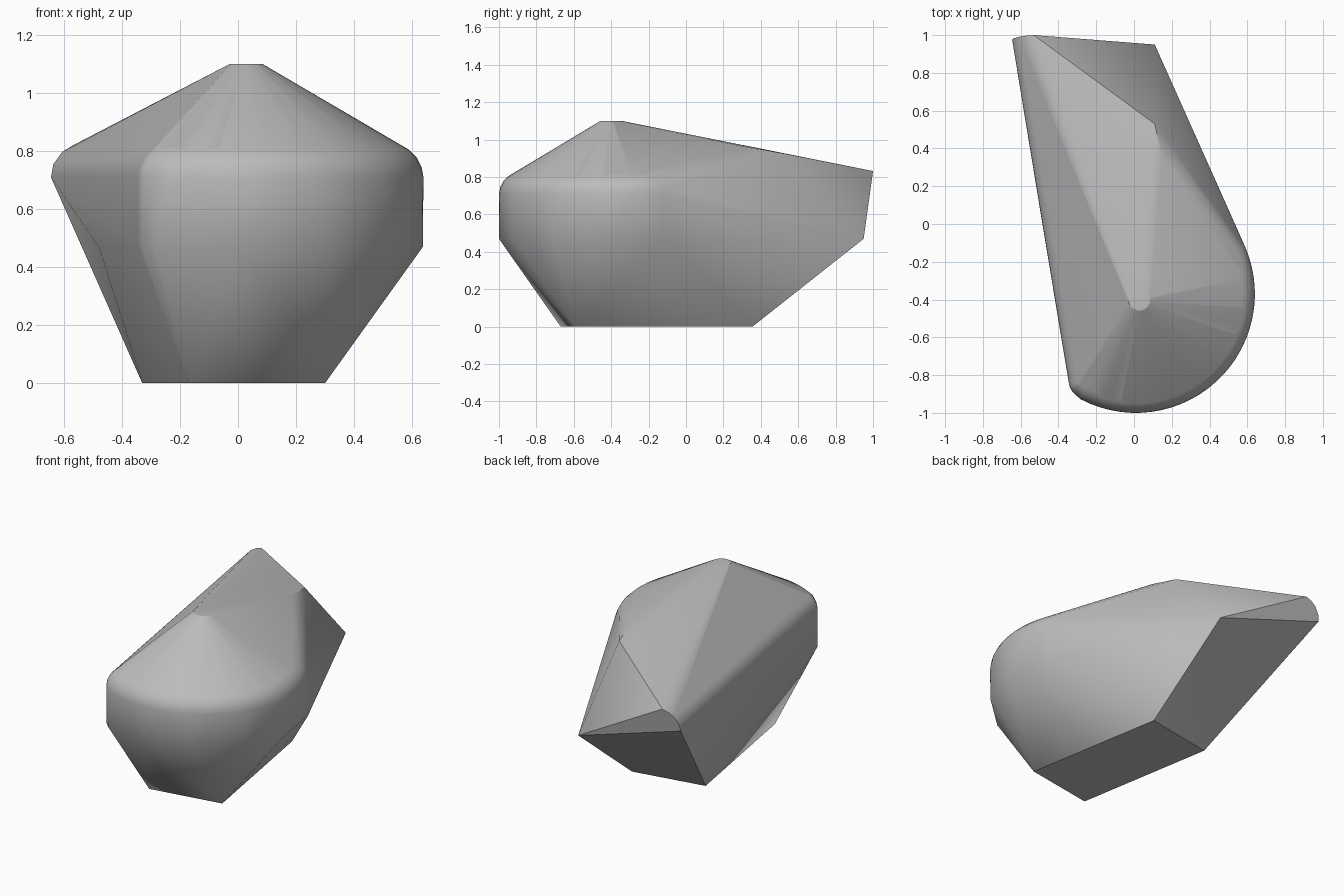
import bpy
import bmesh
from math import cos, sin, radians

old = bpy.data.objects.get("Cube")
if old:
    bpy.data.objects.remove(old, do_unlink=True)

points = []


def arc(centre, radius, z, start, end, steps):
    """Add points on a level arc, angles in degrees."""
    for i in range(steps + 1):
        a = radians(start + (end - start) * i / steps)
        points.append((centre[0] + radius * cos(a), centre[1] + radius * sin(a), z))


# Rounded rim profile: inset from the wall, height
rim = [(0, 0.71), (0.006, 0.745), (0.024, 0.78), (0.05, 0.805), (0.07, 0.817)]

# Round front wall and its tight right-hand corner
nose, nose_radius = (0.01, -0.37), 0.63
corner, corner_radius = (-0.265, -0.835), 0.08
arc(nose, nose_radius, 0.47, -118, 23, 5)
arc(corner, corner_radius, 0.47, -173, -120, 2)
for inset, z in rim:
    arc(nose, nose_radius - inset, z, -118, 23, 28)
    arc(corner, corner_radius - inset, z, -173, -120, 5)

# Small flat crown
arc((0.028, -0.4), 0.058, 1.1, 0, 345, 23)

# Flat base
points += [(-0.17, -0.67, 0), (0.30, -0.59, 0), (0.14, 0.355, 0), (-0.33, 0.27, 0)]

# Waist corners, back shoulder and rounded tail tip
points += [(0.11, 0.95, 0.47), (-0.48, -0.03, 0.47)]
points += [(0.15, 0.35, 0.955), (0.11, 0.53, 0.925)]
points += [(-0.645, 0.975, 0.71), (-0.637, 0.983, 0.755),
           (-0.607, 0.991, 0.797), (-0.57, 0.997, 0.82), (-0.53, 1.0, 0.832)]

# Wrap the outline in one closed faceted skin
bm = bmesh.new()
for p in points:
    bm.verts.new(p)
hull = bmesh.ops.convex_hull(bm, input=bm.verts[:])
loose = {v for v in hull["geom_interior"] + hull["geom_unused"]
         if isinstance(v, bmesh.types.BMVert)}
bmesh.ops.delete(bm, geom=list(loose), context="VERTS")
bmesh.ops.dissolve_limit(bm, angle_limit=radians(0.5),
                         verts=bm.verts[:], edges=bm.edges[:])
bmesh.ops.recalc_face_normals(bm, faces=bm.faces[:])

mesh = bpy.data.meshes.new("faceted_body")
bm.to_mesh(mesh)
bm.free()
body = bpy.data.objects.new("faceted_body", mesh)
bpy.context.collection.objects.link(body)

# Plain grey
grey = bpy.data.materials.new("plain_grey")
grey.use_nodes = True
colour = (0.5, 0.5, 0.5, 1)
grey.diffuse_color = colour
grey.node_tree.nodes["Principled BSDF"].inputs["Base Color"].default_value = colour
mesh.materials.append(grey)

# Smooth the rim, keep the hard edges
bpy.ops.object.select_all(action="DESELECT")
body.select_set(True)
bpy.context.view_layer.objects.active = body
bpy.ops.object.shade_smooth_by_angle(angle=radians(30))
